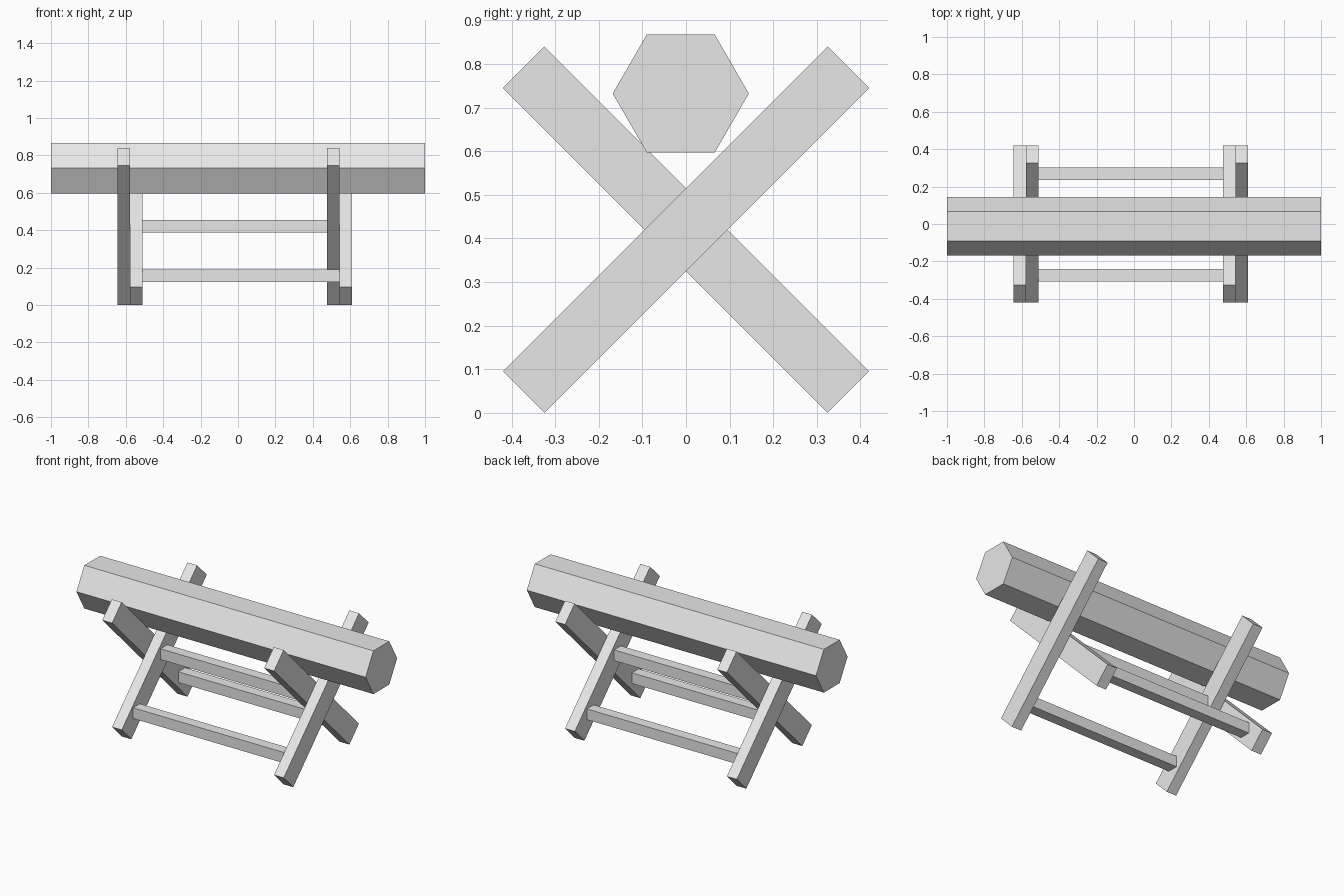
import bpy
from math import radians

cube = bpy.data.objects.get("Cube")
if cube:
    bpy.data.objects.remove(cube, do_unlink=True)

# One plain grey for the whole model
grey = bpy.data.materials.new("plain_grey")
grey.use_nodes = True
grey.diffuse_color = (0.8, 0.8, 0.8, 1)
grey.node_tree.nodes["Principled BSDF"].inputs["Base Color"].default_value = (0.8, 0.8, 0.8, 1)


def finish(name):
    obj = bpy.context.object
    obj.name = name
    obj.data.materials.append(grey)
    return obj


def beam(name, x0, x1, y, z, depth, height, tilt=0):
    """Box spanning x0..x1, tilted about the x axis."""
    bpy.ops.mesh.primitive_cube_add(size=1, location=((x0 + x1) / 2, y, z))
    obj = finish(name)
    obj.scale = (x1 - x0, depth, height)
    obj.rotation_euler.x = radians(tilt)


MID = 0.42           # height where the legs cross
LEG_LENGTH = 1.053
LEG_WIDTH = 0.134

# Crossed leg pairs, the two boards lying side by side
for side, x in (("right", -0.645), ("left", 0.475)):
    beam(f"{side}_leg_leaning_forward", x, x + 0.068, 0, MID, LEG_WIDTH, LEG_LENGTH, 45)
    beam(f"{side}_leg_leaning_back", x + 0.068, x + 0.135, 0, MID, LEG_WIDTH, LEG_LENGTH, -45)

# Rungs joining matching legs
RUNG = 0.067
beam("middle_rung", -0.51, 0.475, -0.003, 0.422, RUNG, RUNG)
beam("front_rung", -0.51, 0.543, -0.275, 0.157, RUNG, RUNG)
beam("back_rung", -0.577, 0.475, 0.268, 0.157, RUNG, RUNG)

# Six-sided log resting in the crossed legs, flat side up
bpy.ops.mesh.primitive_cylinder_add(vertices=6, radius=0.156, depth=2,
                                    location=(0, -0.012, 0.732),
                                    rotation=(0, radians(90), 0))
log = finish("log")
# Turn the profile so corners point front and back
log.rotation_euler = (0, radians(90), 0)
if max(abs((log.rotation_euler.to_matrix() @ v.co).z) for v in log.data.vertices) > 0.15:
    log.rotation_euler = (radians(30), radians(90), 0)
